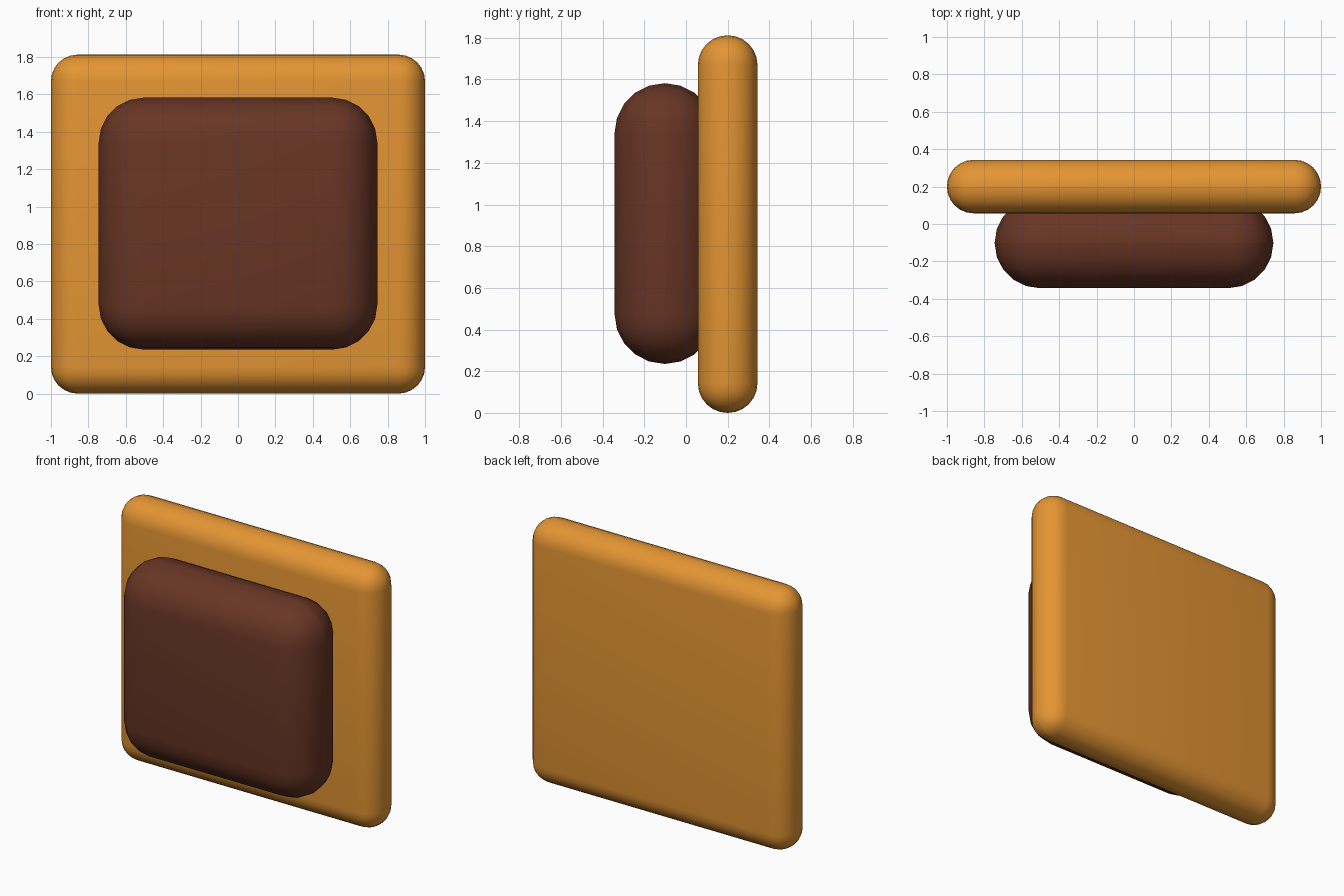
import bpy
import math

if "Cube" in bpy.data.objects:
    bpy.data.objects.remove(bpy.data.objects["Cube"])


def material(name, color):
    mat = bpy.data.materials.new(name)
    mat.diffuse_color = color
    mat.use_nodes = True
    mat.node_tree.nodes["Principled BSDF"].inputs["Base Color"].default_value = mat.diffuse_color
    return mat


def rounded_block(name, lo, hi, radius, segments, mat):
    """Box between two corners with all edges rounded."""
    center = [(a + b) / 2 for a, b in zip(lo, hi)]
    size = [b - a for a, b in zip(lo, hi)]
    bpy.ops.mesh.primitive_cube_add(size=1, location=center)
    obj = bpy.context.object
    obj.name = name
    obj.scale = size
    bpy.ops.object.transform_apply(location=False, rotation=False, scale=True)
    bevel = obj.modifiers.new("round_edges", 'BEVEL')
    bevel.width = radius
    bevel.segments = segments
    bevel.limit_method = 'NONE'
    bpy.ops.object.modifier_apply(modifier=bevel.name)
    bpy.ops.object.shade_smooth_by_angle(angle=math.radians(40))
    obj.data.materials.append(mat)
    return obj


orange = material("orange", (0.776, 0.301, 0.033, 1))
brown = material("brown", (0.138, 0.036, 0.018, 1))

# Upright backing slab
rounded_block("back_panel", (-1, 0.057, 0), (1, 0.343, 1.812), 0.142, 6, orange)

# Thick pad sunk partly into the slab
rounded_block("front_pad", (-0.745, -0.343, 0.235), (0.745, 0.14, 1.582), 0.24, 5, brown)
